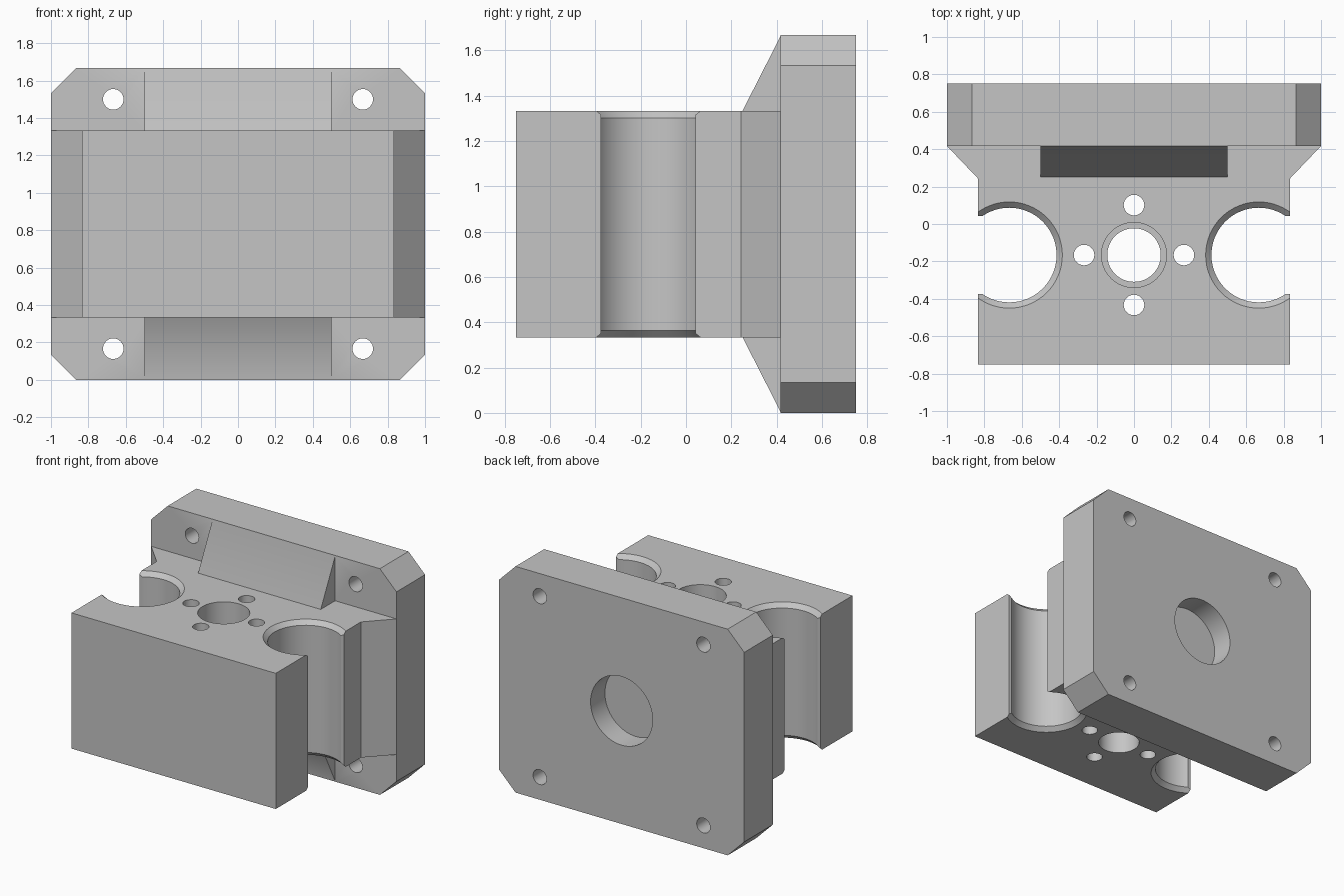
import bpy
import bmesh
from math import pi
from mathutils import Matrix, Vector

cube = bpy.data.objects.get("Cube")
if cube:
    bpy.data.objects.remove(cube)

grey = bpy.data.materials.new("plain grey")
grey.use_nodes = True
colour = (0.56, 0.56, 0.56, 1)
grey.diffuse_color = colour
grey.node_tree.nodes["Principled BSDF"].inputs["Base Color"].default_value = colour

HALF_W, BLOCK_W = 1.0, 0.833
FACE_Y, BACK_Y = 0.417, 0.75
TOP, LOW, HIGH = 1.667, 0.333, 1.333
BORE_Y, BORE_X = -0.166, 0.667


def finish(bm, name):
    bmesh.ops.recalc_face_normals(bm, faces=bm.faces)
    mesh = bpy.data.meshes.new(name)
    bm.to_mesh(mesh)
    bm.free()
    mesh.materials.append(grey)
    obj = bpy.data.objects.new(name, mesh)
    bpy.context.collection.objects.link(obj)
    return obj


def prism(name, points, along):
    """Extrude a closed outline of 3D points along a vector."""
    bm = bmesh.new()
    face = bm.faces.new([bm.verts.new(p) for p in points])
    ext = bmesh.ops.extrude_face_region(bm, geom=[face])
    verts = [g for g in ext["geom"] if isinstance(g, bmesh.types.BMVert)]
    bmesh.ops.translate(bm, verts=verts, vec=Vector(along))
    return finish(bm, name)


def turned(name, profile, place, sides=64):
    """Closed turned solid from (radius, height) pairs, moved by a matrix."""
    bm = bmesh.new()
    rings = [bmesh.ops.create_circle(bm, segments=sides, radius=r,
                                     matrix=place @ Matrix.Translation((0, 0, h)))["verts"]
             for r, h in profile]
    for a, b in zip(rings, rings[1:]):
        for i in range(sides):
            j = (i + 1) % sides
            bm.faces.new((a[i], a[j], b[j], b[i]))
    bm.faces.new(rings[0])
    bm.faces.new(rings[-1])
    return finish(bm, name)


def combine(target, tool, operation):
    mod = target.modifiers.new("combine", 'BOOLEAN')
    mod.operation, mod.solver, mod.object = operation, 'EXACT', tool
    bpy.context.view_layer.objects.active = target
    bpy.ops.object.modifier_apply(modifier=mod.name)
    bpy.data.objects.remove(tool)


# Mounting plate with clipped corners
c = 0.135
right = [(HALF_W - c, 0), (HALF_W, c), (HALF_W, TOP - c), (HALF_W - c, TOP)]
outline = right + [(-x, z) for x, z in reversed(right)]
body = prism("bearing_block", [(x, FACE_Y, z) for x, z in outline], (0, BACK_Y - FACE_Y, 0))

# Front block, flaring out to the plate
right = [(BLOCK_W, -0.75), (BLOCK_W, 0.242), (HALF_W, FACE_Y), (0.9, 0.55)]
outline = right + [(-x, y) for x, y in reversed(right)]
block = prism("front_block", [(x, y, LOW) for x, y in outline], (0, 0, HIGH - LOW))
combine(body, block, 'UNION')

# Sloping gussets above and below the block
lower = [(0.25, LOW), (FACE_Y, 0.005), (0.5, 0.1)]
outline = lower + [(y, TOP - z) for y, z in reversed(lower)]
gusset = prism("gussets", [(-0.5, y, z) for y, z in outline], (1, 0, 0))
combine(body, gusset, 'UNION')

# Open rail bores with bevelled rims and a side slot
r, b, over = 0.253, 0.031, 0.1
bore = [(r + b + over, LOW - over), (r, LOW + b), (r, HIGH - b), (r + b + over, HIGH + over)]
slot = 0.2085
for side in (-1, 1):
    tool = turned("bore_cutter", bore, Matrix.Translation((side * BORE_X, BORE_Y, 0)))
    combine(body, tool, 'DIFFERENCE')
    a, e = side * BORE_X, side * 1.1
    tool = prism("slot_cutter", [(a, BORE_Y - slot, 0.2), (e, BORE_Y - slot, 0.2),
                                 (e, BORE_Y + slot, 0.2), (a, BORE_Y + slot, 0.2)], (0, 0, 1.3))
    combine(body, tool, 'DIFFERENCE')

# Stepped centre hole and its four screw holes
step = 0.667
centre = Matrix.Translation((0, BORE_Y, 0))
combine(body, turned("centre_cutter", [(0.143, 0.2), (0.143, step), (0.174, step), (0.174, 1.5)],
                     centre), 'DIFFERENCE')
for x, y in ((1, 0), (-1, 0), (0, 1), (0, -1)):
    place = Matrix.Translation((x * 0.267, BORE_Y + y * 0.267, 0))
    combine(body, turned("screw_cutter", [(0.055, 0.2), (0.055, 1.5)], place, 32), 'DIFFERENCE')

# Corner holes through the plate and the shallow round recess in its back
turn = Matrix.Rotation(-pi / 2, 4, 'X')
for x in (-0.667, 0.667):
    for z in (0.167, 1.5):
        place = Matrix.Translation((x, 0, z)) @ turn
        combine(body, turned("corner_cutter", [(0.055, 0.3), (0.055, 0.9)], place, 32), 'DIFFERENCE')
place = Matrix.Translation((0, 0, TOP / 2)) @ turn
combine(body, turned("recess_cutter", [(0.253, BACK_Y - 0.167), (0.253, 0.9)], place), 'DIFFERENCE')

# Smooth the round walls, keep the edges crisp
body.data.materials.clear()
body.data.materials.append(grey)
for poly in body.data.polygons:
    poly.material_index = 0
bpy.ops.object.select_all(action='DESELECT')
body.select_set(True)
bpy.context.view_layer.objects.active = body
bpy.ops.object.shade_smooth_by_angle()
